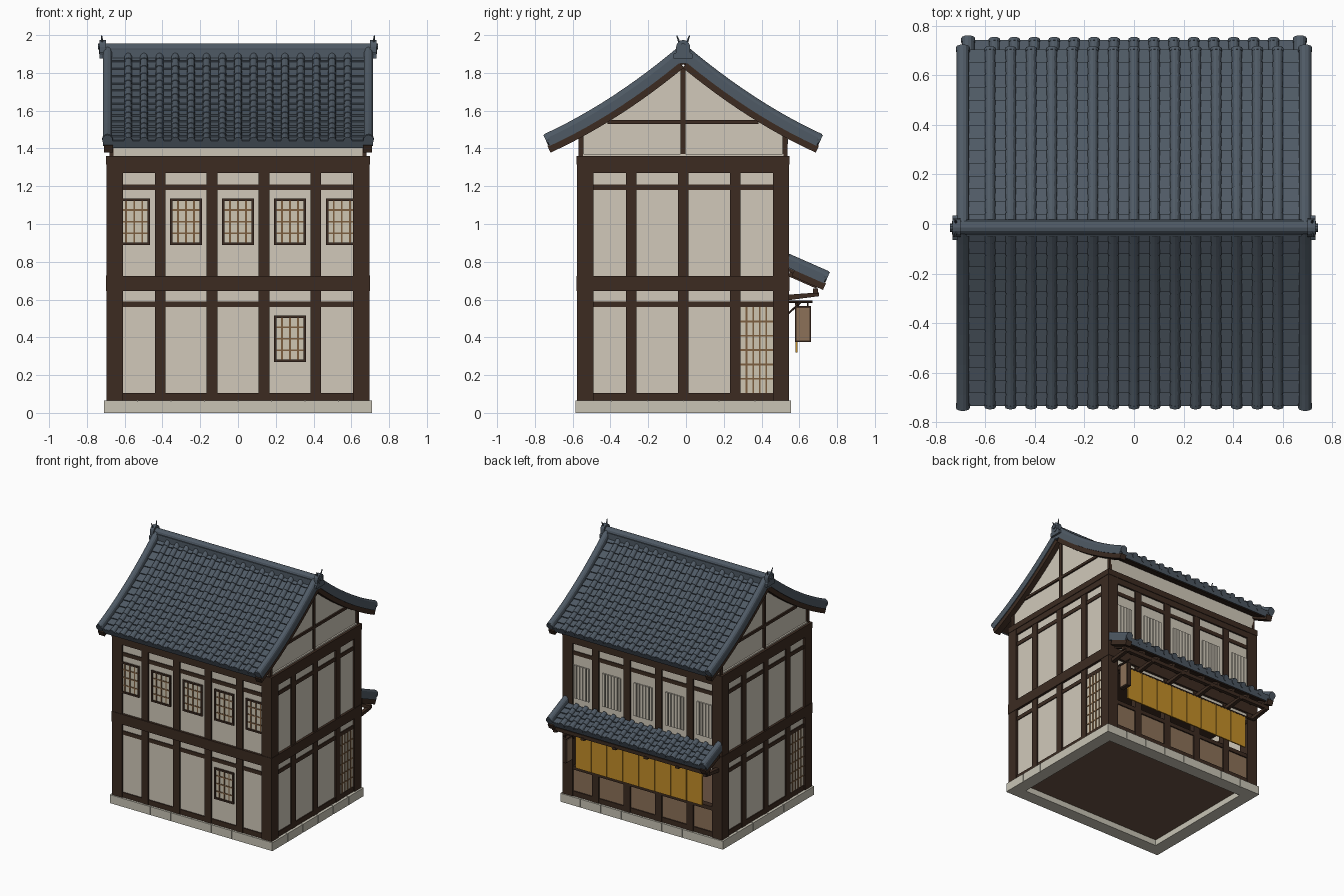
import bpy, bmesh, math
from mathutils import Vector

if "Cube" in bpy.data.objects:
    bpy.data.objects.remove(bpy.data.objects["Cube"])

def lin(c):
    c /= 255
    return c / 12.92 if c < 0.04045 else ((c + 0.055) / 1.055) ** 2.4

COLORS = {"roof_tile": (79, 90, 101), "plaster": (209, 201, 186), "dark_timber": (60, 43, 33),
          "stone": (200, 196, 181), "light_wood": (124, 94, 64), "paper": (207, 198, 178),
          "ochre_cloth": (196, 142, 40), "brown_board": (140, 113, 88), "floor_wood": (108, 84, 68),
          "grey_slot": (120, 118, 110)}
MATS = {}
for n, c in COLORS.items():
    m = bpy.data.materials.new(n)
    m.diffuse_color = (*[lin(v) for v in c], 1)
    m.use_nodes = True
    m.node_tree.nodes["Principled BSDF"].inputs["Base Color"].default_value = m.diffuse_color
    MATS[n] = m

PARTS = {}          # (part name, colour) -> bmesh
YC = -0.015         # centre line of the house in y

def part(name, mat):
    return PARTS.setdefault((name, mat), bmesh.new())

def loft(name, mat, rings):
    bm = part(name, mat)
    vs = [[bm.verts.new(p) for p in r] for r in rings]
    k = len(vs[0])
    for a, b in zip(vs, vs[1:]):
        for i in range(k):
            bm.faces.new((a[i], a[(i + 1) % k], b[(i + 1) % k], b[i]))
    bm.faces.new(vs[0][::-1])
    bm.faces.new(vs[-1])

def box(name, mat, x0, x1, y0, y1, z0, z1):
    loft(name, mat, [[(x0, y0, z), (x1, y0, z), (x1, y1, z), (x0, y1, z)] for z in (z0, z1)])

def rod(name, mat, a, b, r0, r1=None, n=8):
    a, b = Vector(a), Vector(b)
    q = (b - a).to_track_quat('Z', 'Y')
    loft(name, mat, [[p + q @ Vector((r * math.cos(t * math.tau / n), r * math.sin(t * math.tau / n), 0))
                      for t in range(n)] for p, r in ((a, r0), (b, r1 or r0))])

def wbox(side, name, mat, u0, u1, v0, v1, z0, z1):
    """Box on a wall: u runs along the wall, v points outward."""
    f = {"F": lambda u, v: (u, YC - 0.545 - v), "B": lambda u, v: (-u, YC + 0.545 + v),
         "R": lambda u, v: (0.68 + v, YC + u), "L": lambda u, v: (-0.68 - v, YC - u)}[side]
    (xa, ya), (xb, yb) = f(u0, v0), f(u1, v1)
    box(name, mat, min(xa, xb), max(xa, xb), min(ya, yb), max(ya, yb), z0, z1)

# stone footing: ring with block faces, and floor inside
for s in (-1, 1):
    box("footing", "stone", -0.705, 0.705, *sorted((YC + s * 0.565, YC + s * 0.47)), 0, 0.063)
    box("footing", "stone", *sorted((s * 0.705, s * 0.61)), YC - 0.47, YC + 0.47, 0, 0.063)
for side, half, n in (("F", 0.71, 8), ("B", 0.71, 8), ("R", 0.57, 6), ("L", 0.57, 6)):
    w = 2 * half / n
    for i in range(n):
        wbox(side, "footing_blocks", "stone", -half + i * w + 0.002, -half + (i + 1) * w - 0.002, -0.03,
             0.025 if side in "FB" else 0.03, 0, 0.066)
box("floor", "floor_wood", -0.64, 0.64, YC - 0.5, YC + 0.5, 0.045, 0.07)
box("ceiling", "dark_timber", -0.66, 0.66, YC - 0.52, YC + 0.52, 0.65, 0.68)

# walls and timber frame
for sx in (-1, 1):
    for sy in (-1, 1):
        box("corner_posts", "dark_timber", *sorted((sx * 0.61, sx * 0.696)),
            *sorted((YC + sy * 0.475, YC + sy * 0.561)), 0.064, 1.36)
for side in "FBRL":
    fb = side in "FB"
    half = 0.66 if fb else 0.53
    wbox(side, "walls", "plaster", -half, half, -0.03, 0, 0.58 if side == "B" else 0.064, 1.37)
    e = half + 0.02
    for v, z0, z1 in ((0.008, 0.065, 0.105), (0.007, 0.56, 0.59), (0.019, 0.645, 0.725),
                      (0.007, 1.18, 1.21), (0.014, 1.27, 1.315), (0.019, 1.315, 1.36)):
        k = e + (0.019 if fb else 0.014) if v > 0.015 else e
        wbox(side, "beams", "dark_timber", -k, k, -0.035, v, z0, z1)
    for u in ((-0.4125, -0.1375, 0.1375, 0.4125) if fb else (-0.275, 0, 0.275)):
        wbox(side, "posts", "dark_timber", u - 0.028, u + 0.028, -0.035, 0.011, 0.065, 1.3)

# lattice windows and side doors
def lattice(side, name, u, w, z0, z1, nv, nh, frame=0.013):
    a, b = u - w / 2, u + w / 2
    wbox(side, name + "_panel", "paper", a, b, 0, 0.003, z0, z1)
    for i in range(1, nv + 1):
        c = a + w * i / (nv + 1)
        wbox(side, name + "_bars", "light_wood", c - 0.0045, c + 0.0045, 0, 0.008, z0, z1)
    for i in range(1, nh + 1):
        c = z0 + (z1 - z0) * i / (nh + 1)
        wbox(side, name + "_bars", "light_wood", a, b, 0, 0.007, c - 0.0045, c + 0.0045)
    if frame:
        for p, q, r, t in ((a, a + frame, z0, z1), (b - frame, b, z0, z1), (a, b, z0, z0 + frame), (a, b, z1 - frame, z1)):
            wbox(side, name + "_frame", "dark_timber", p, q, 0, 0.013, r, t)

BAYS = (-0.55, -0.275, 0, 0.275, 0.55)
for u in BAYS:
    lattice("F", "window", u, 0.17, 0.89, 1.135, 3, 3)
lattice("F", "window", 0.275, 0.17, 0.27, 0.515, 3, 3)
for side in "RL":
    lattice(side, "side_door", 0.388, 0.175, 0.105, 0.56, 4, 5, 0)

# slotted upper windows and open shop front at the back
for u in BAYS:
    wbox("B", "slot_backing", "grey_slot", u - 0.08, u + 0.08, 0, 0.002, 0.84, 1.1)
    for i in range(6):
        c = u - 0.068 + i * 0.0272
        wbox("B", "slot_bars", "plaster", c - 0.0105, c + 0.0105, 0, 0.01, 0.84, 1.1)
    wbox("B", "shop_boards", "brown_board", u - 0.115, u + 0.115, -0.025, 0, 0.1, 0.29)
wbox("B", "shop_sill", "dark_timber", -0.63, 0.63, -0.04, 0.01, 0.275, 0.305)

# door curtain in eight strips on a rod
for i in range(8):
    c = -0.486 + i * 0.1388
    box("curtain", "ochre_cloth", c - 0.067, c + 0.067, 0.579, 0.589, 0.32, 0.575)
rod("curtain_rod", "dark_timber", (-0.62, 0.584, 0.575), (0.62, 0.584, 0.575), 0.008)

# roofs: f(d, h) gives (y, z) at distance d down the slope and height h above it
def main_slope(s):
    def f(d, h):
        t = math.atan(0.82 - 0.52 * d)
        return YC + s * (d + h * math.sin(t)), 1.83 - 0.82 * d + 0.26 * d * d + h * math.cos(t)
    return f

def awning_slope(d, h):
    return 0.545 + d + 0.4 * h, 0.735 - 0.44 * d + 0.915 * h

def strip(name, mat, f, sec, d0, d1, n):
    loft(name, mat, [[(x, *f(d0 + (d1 - d0) * i / n, h)) for x, h in sec] for i in range(n + 1)])

def rect(x0, x1, h0, h1):
    return [(x0, h0), (x1, h0), (x1, h1), (x0, h1)]

def arc(x, h, r, n=7):
    return [(x + r * math.cos(math.pi * i / (n - 1)), h + r * math.sin(math.pi * i / (n - 1))) for i in range(n)]

def disc(x, h, r):
    return arc(x, h, r)[:-1] + arc(x, h, -r)[:-1]

def roof(name, f, d0, d1, courses, k, rafters):
    """k scales the width in x; d0..d1 is the tiled length of the slope."""
    step = (d1 - d0) / courses
    ds = []
    for i in range(courses):
        ds += [(d0 + i * step + 0.001, 0), (d0 + (i + 1) * step, 1)]
    # stepped flat tiles and eave band
    loft(name + "_flat_tiles", "roof_tile",
         [[(x, *f(d, h)) for x, h in rect(-0.69 * k, 0.69 * k, 0.028, 0.054 + 0.009 * t)] for d, t in ds])
    strip(name + "_eave_band", "roof_tile", f, rect(-0.69 * k, 0.69 * k, 0.018, 0.06), d1 - 0.015, d1 + 0.003, 1)
    # round tile rows with end discs
    for i in range(15):
        x = (i - 7) * 0.083 * k
        loft(name + "_round_tiles", "roof_tile",
             [[(px, *f(d, h)) for px, h in arc(x, 0.06, 0.019 + 0.003 * t)] for d, t in ds])
        strip(name + "_tile_ends", "roof_tile", f, disc(x, 0.06, 0.023), d1 - 0.006, d1 + 0.007, 1)
    strip(name + "_soffit", "dark_timber", f, rect(-0.69 * k, 0.69 * k, 0.012, 0.029), d0, d1 - 0.008, 10)
    for s in (-1, 1):
        # verge rolls and bargeboards
        c = s * 0.716 * k - s * 0.025
        sec = [(c - s * 0.025, 0.03), (c + s * 0.025, 0.03), (c + s * 0.025, 0.07)] + [
            (c + s * x, h) for x, h in arc(0, 0.074, 0.025)]
        strip(name + "_verge", "roof_tile", f, sec, d0 - 0.02, d1 + 0.002, 12)
        strip(name + "_verge_end", "roof_tile", f, disc(c, 0.068, 0.028), d1 - 0.01, d1 + 0.008, 1)
        strip(name + "_bargeboard", "dark_timber", f,
              rect(*sorted((c - s * 0.03, c + s * 0.019)), -0.004, 0.036), d0 + 0.036, d1 + 0.012, 12)
    for i in range(rafters):
        x = (i - (rafters - 1) / 2) * 0.14
        strip(name + "_rafters", "dark_timber", f, rect(x - 0.012, x + 0.012, -0.012, 0.014), 0, d1 - 0.02, 3)

for s in (-1, 1):
    roof("main_roof", main_slope(s), -0.036, 0.692, 14, 1, 0)
roof("awning", awning_slope, -0.02, 0.17, 4, 0.97, 10)

# gable body under the roof, with timbers
top = [main_slope(s)(d / 10 * 0.55, 0.013) for s, r in ((-1, range(10, -1, -1)), (1, range(1, 11))) for d in r]
prof = [(YC - 0.55, 1.355)] + top + [(YC + 0.55, 1.355)]
loft("gable", "plaster", [[(x, *p) for p in prof] for x in (-0.668, 0.668)])
for s in (-1, 1):
    xs = sorted((s * 0.66, s * 0.68))
    box("gable_timbers", "dark_timber", *xs, YC - 0.013, YC + 0.013, 1.36, 1.83)
    box("gable_timbers", "dark_timber", *xs, YC - 0.4, YC + 0.4, 1.53, 1.55)
    for t in (-1, 1):
        box("gable_timbers", "dark_timber", *xs, *sorted((YC + t * 0.527, YC + t * 0.553)), 1.36, 1.465)

# ridge with end ornaments
box("ridge", "roof_tile", -0.715, 0.715, YC - 0.034, YC + 0.034, 1.85, 1.925)
rod("ridge_roll", "roof_tile", (-0.735, YC, 1.928), (0.735, YC, 1.928), 0.028, n=12)
for s in (-1, 1):
    face = [(-0.05, 1.875), (0.05, 1.875), (0.05, 1.9), (0.037, 1.908)] + arc(0, 1.937, 0.037, 9) + [
        (-0.037, 1.908), (-0.05, 1.9)]
    loft("ridge_ornament", "roof_tile", [[(s * x, YC + y, z) for y, z in face] for x in (0.70, 0.732)])
    rod("ridge_ornament_boss", "roof_tile", (s * 0.73, YC, 1.94), (s * 0.742, YC, 1.94), 0.017, n=10)
    for t in (-1, 1):
        rod("ridge_horns", "roof_tile", (s * 0.718, YC + t * 0.02, 1.96), (s * 0.722, YC + t * 0.034, 1.998), 0.006, 0.003, 6)

# awning arms and purlin
for x in (-0.655, -0.4125, -0.1375, 0.1375, 0.4125, 0.655):
    loft("awning_arms", "dark_timber", [[(px, 0.53, 0.595), (px, 0.705, 0.618), (px, 0.705, 0.638), (px, 0.53, 0.625)]
                                        for px in (x - 0.014, x + 0.014)])
box("awning_purlin", "dark_timber", -0.68, 0.68, 0.672, 0.7, 0.63, 0.658)

# hanging shop sign
box("sign_frame", "dark_timber", 0.585, 0.615, 0.578, 0.662, 0.375, 0.565)
box("sign_panel", "brown_board", 0.58, 0.62, 0.586, 0.654, 0.384, 0.556)
rod("sign_bracket", "dark_timber", (0.6, 0.54, 0.588), (0.6, 0.67, 0.588), 0.006)
rod("sign_bracket", "dark_timber", (0.6, 0.54, 0.525), (0.6, 0.61, 0.588), 0.005)
for y in (0.595, 0.645):
    rod("sign_hangers", "dark_timber", (0.6, y, 0.56), (0.6, y, 0.59), 0.004, n=6)

# turn every part into an object
for (name, mat), bm in PARTS.items():
    bmesh.ops.recalc_face_normals(bm, faces=bm.faces)
    me = bpy.data.meshes.new(name)
    bm.to_mesh(me)
    bm.free()
    me.materials.append(MATS[mat])
    bpy.context.collection.objects.link(bpy.data.objects.new(name, me))
